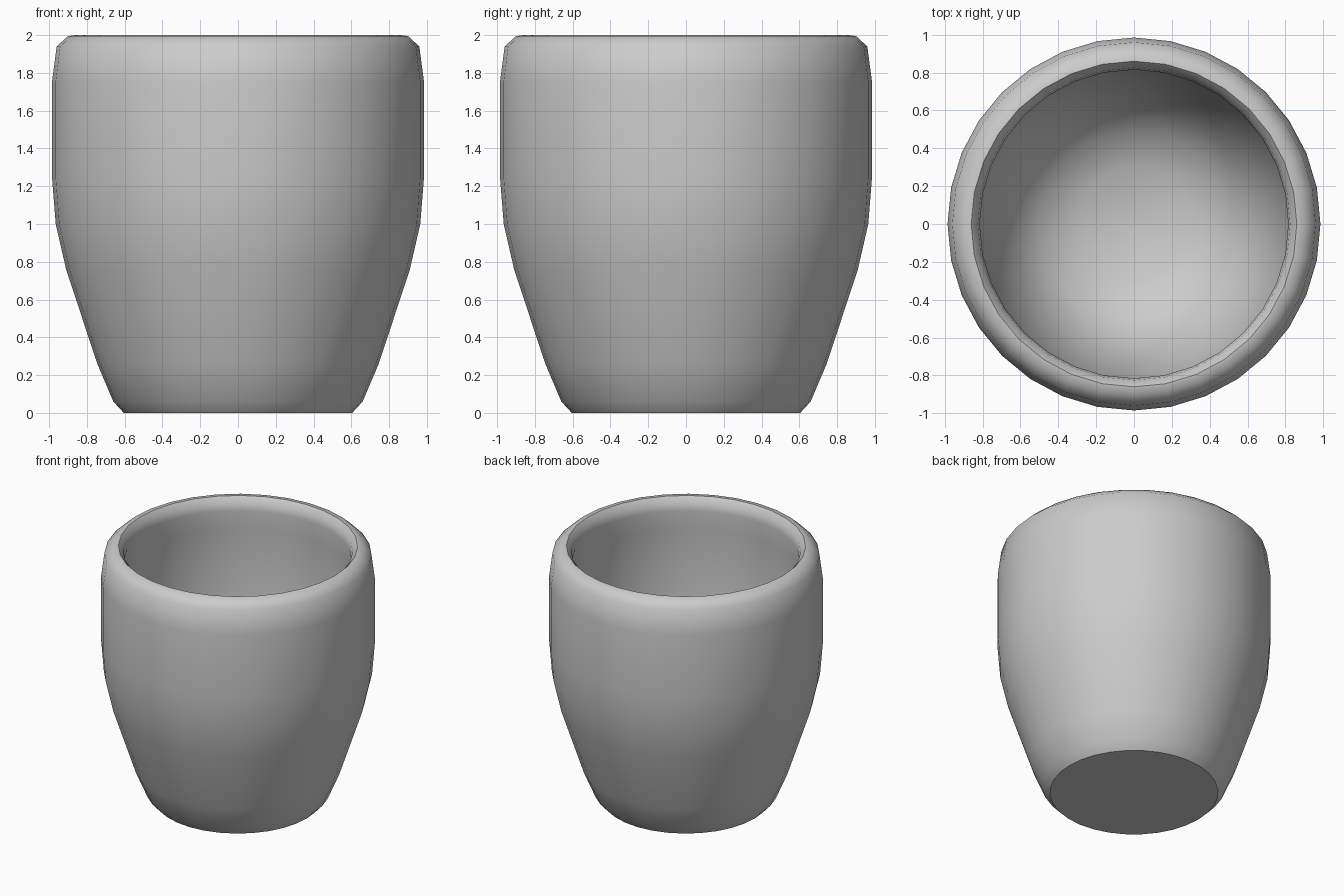
import bpy, bmesh, math
from mathutils import Matrix, Vector

cube = bpy.data.objects.get("Cube")
if cube:
    bpy.data.objects.remove(cube, do_unlink=True)

SIDES = 32

# Plain grey glaze
grey = bpy.data.materials.new("grey_ceramic")
grey.use_nodes = True
grey.diffuse_color = (0.6, 0.6, 0.6, 1)
grey.node_tree.nodes["Principled BSDF"].inputs["Base Color"].default_value = (0.6, 0.6, 0.6, 1)

# Cross-section (radius, height): foot, outer wall, rim, inner wall, bowl floor
outer = [(0.605, 0), (0.66, 0.06), (0.745, 0.26), (0.91, 0.76), (0.965, 1.0),
         (0.985, 1.25), (0.985, 1.75), (0.96, 1.94)]
rim = [(0.90, 1.995), (0.86, 2.0), (0.825, 1.96), (0.815, 1.9)]
inner = [(0.835, 1.75), (0.84, 1.25), (0.81, 1.0), (0.75, 0.76), (0.65, 0.5),
         (0.5, 0.32), (0.3, 0.23), (0.04, 0.2)]

bm = bmesh.new()
rings = []
for radius, height in outer + rim + inner:
    ring = bmesh.ops.create_circle(bm, segments=SIDES, radius=radius,
                                   matrix=Matrix.Translation((0, 0, height)))
    rings.append(ring["verts"])

# Skin the rings, then close the foot and the inside floor
for low, high in zip(rings, rings[1:]):
    for i in range(SIDES):
        j = (i + 1) % SIDES
        bm.faces.new((low[i], low[j], high[j], high[i]))
bm.faces.new(rings[0])
bm.faces.new(rings[-1])
bmesh.ops.recalc_face_normals(bm, faces=bm.faces)

mesh = bpy.data.meshes.new("cup")
bm.to_mesh(mesh)
bm.free()
mesh.materials.append(grey)
cup = bpy.data.objects.new("cup", mesh)
bpy.context.collection.objects.link(cup)

# Smooth walls with a crisp foot edge
bpy.context.view_layer.objects.active = cup
cup.select_set(True)
bpy.ops.object.shade_smooth_by_angle(angle=math.radians(46))
